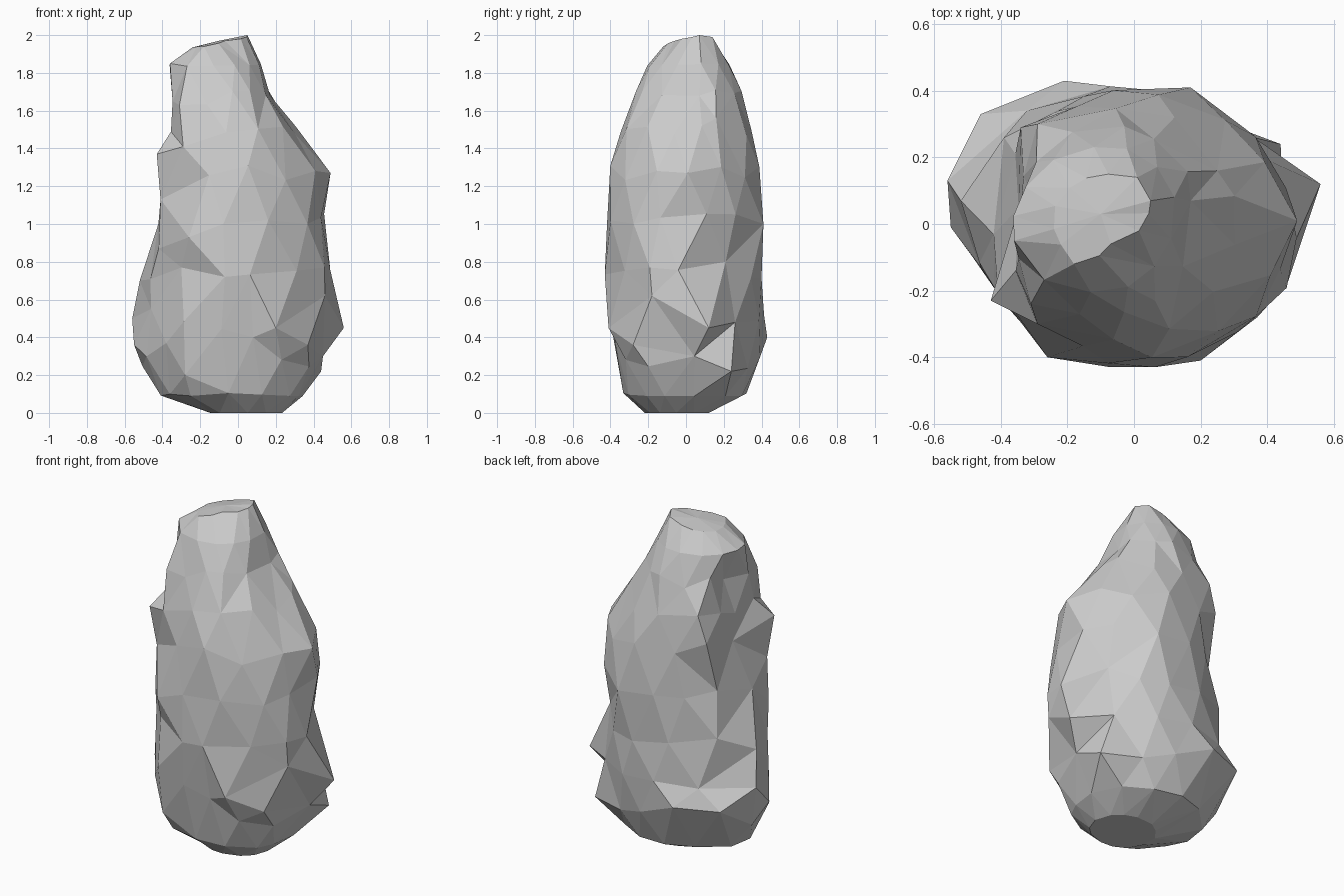
import bpy
import bmesh
import math
import random
from mathutils import Vector

random.seed(11)
SIDES = 13

if "Cube" in bpy.data.objects:
    bpy.data.objects.remove(bpy.data.objects["Cube"], do_unlink=True)

# Stone profile: height, left and right extent, front and back extent
PROFILE = [
    (0.0, -0.15, 0.23, -0.22, 0.12),
    (0.09, -0.40, 0.34, -0.33, 0.31),
    (0.27, -0.51, 0.43, -0.37, 0.38),
    (0.48, -0.53, 0.49, -0.40, 0.41),
    (0.75, -0.49, 0.49, -0.42, 0.40),
    (1.02, -0.42, 0.46, -0.41, 0.40),
    (1.27, -0.41, 0.44, -0.39, 0.38),
    (1.48, -0.37, 0.31, -0.34, 0.35),
    (1.68, -0.34, 0.19, -0.27, 0.29),
    (1.84, -0.34, 0.12, -0.20, 0.23),
    (1.95, -0.23, 0.03, -0.09, 0.14),
]

# Weathered groove down the left flank: angle, low end, high end, depth
GROOVE = (math.radians(167), 0.85, 1.78, 0.18)

# Prominent corners and dents that give the stone its character
CORNERS = [
    (0.56, 0.12, 0.45), (0.49, 0.01, 1.27), (-0.43, -0.23, 1.37),
    (0.05, 0.07, 2.0), (0.01, 0.14, 1.99), (-0.56, 0.13, 0.5),
    (-0.55, -0.01, 0.36), (-0.36, -0.05, 1.85), (-0.18, -0.12, 1.94),
    (-0.07, -0.06, 1.97), (-0.26, -0.4, 0.93), (-0.07, -0.43, 0.72),
    (0.2, -0.41, 0.45), (-0.21, 0.43, 0.4), (0.17, 0.07, 1.68),
    (0.25, 0.16, 1.56), (-0.3, -0.31, 0.77), (0.17, 0.41, 1.0),
    (-0.31, -0.24, 1.63), (-0.42, -0.19, 0.87), (-0.46, -0.13, 0.55),
    (-0.38, -0.25, 0.37), (-0.28, -0.32, 0.2), (0.44, 0.24, 0.22),
    (0.46, -0.18, 0.62), (0.37, -0.28, 0.36), (-0.46, 0.33, 0.4),
    (-0.52, 0.07, 0.7), (-0.34, 0.29, 1.37), (-0.39, 0.26, 0.8),
    (-0.29, 0.3, 1.53), (0.36, 0.21, 0.8), (0.36, 0.26, 0.48),
    (-0.41, -0.19, 1.13), (-0.29, -0.3, 1.41), (0.08, -0.38, 0.4),
]


def groove_factor(angle, z):
    """Shrink the radius near the centre line of the groove."""
    centre, low, high, depth = GROOVE
    gap = math.remainder(angle - centre, math.tau)
    return 1 - depth * math.exp(-(gap / 0.22) ** 2) if low < z < high else 1


def ring_points(index, z, x0, x1, y0, y1):
    """One uneven ring, turned half a step on every second level."""
    middle = 1 < index < len(PROFILE) - 2
    for j in range(SIDES):
        angle = math.tau * (j + 0.5 * (index % 2) + random.uniform(-0.18, 0.18)) / SIDES
        r = random.uniform(0.99, 1.04) * groove_factor(angle, z)
        x = (x0 + x1) / 2 + (x1 - x0) / 2 * r * math.cos(angle)
        y = (y0 + y1) / 2 + (y1 - y0) / 2 * r * math.sin(angle)
        lift = random.uniform(-0.04, 0.04) if middle else 0
        if index == len(PROFILE) - 1:
            lift = 0.12 * (x + 0.1)
        yield Vector((x, y, z + lift))


# Build the faceted body
bm = bmesh.new()
rings = [[bm.verts.new(p) for p in ring_points(i, *row)] for i, row in enumerate(PROFILE)]
for i in range(len(rings) - 1):
    a, b = rings[i], rings[i + 1]
    for j in range(SIDES):
        k = (j + 1) % SIDES
        if i % 2 == 0:
            triangles = [(a[j], a[k], b[j]), (a[k], b[k], b[j])]
        else:
            triangles = [(a[j], b[k], b[j]), (a[j], a[k], b[k])]
        for tri in triangles:
            bm.faces.new(tri)
bm.faces.new(rings[0][::-1])

# Close the crown with a fan around a middle point
crown = bm.verts.new((-0.1, 0.03, 1.97))
for j in range(SIDES):
    bm.faces.new((rings[-1][j], rings[-1][(j + 1) % SIDES], crown))

# Pull the nearest free vertex to each corner; its neighbours follow part way
free = [v for ring in rings[1:] for v in ring]
for corner in map(Vector, CORNERS):
    nearest = min(free, key=lambda v: (v.co - corner).length)
    start = nearest.co.copy()
    free.remove(nearest)
    nearest.co = corner
    for v in free:
        v.co += (corner - start) * 0.6 * math.exp(-((v.co - start).length / 0.13) ** 2)

# Turn edges so the facets follow the corners
bmesh.ops.triangulate(bm, faces=[f for f in bm.faces if len(f.verts) > 3])
bmesh.ops.recalc_face_normals(bm, faces=bm.faces)
bmesh.ops.beautify_fill(bm, faces=bm.faces, edges=bm.edges, method="ANGLE")
mesh = bpy.data.meshes.new("standing_stone")
bm.to_mesh(mesh)
bm.free()

# Plain grey stone, flat shaded
stone = bpy.data.materials.new("grey_stone")
stone.use_nodes = True
colour = (0.6, 0.6, 0.6, 1)
stone.diffuse_color = colour
stone.node_tree.nodes["Principled BSDF"].inputs["Base Color"].default_value = colour
mesh.materials.append(stone)
bpy.context.collection.objects.link(bpy.data.objects.new("standing_stone", mesh))
